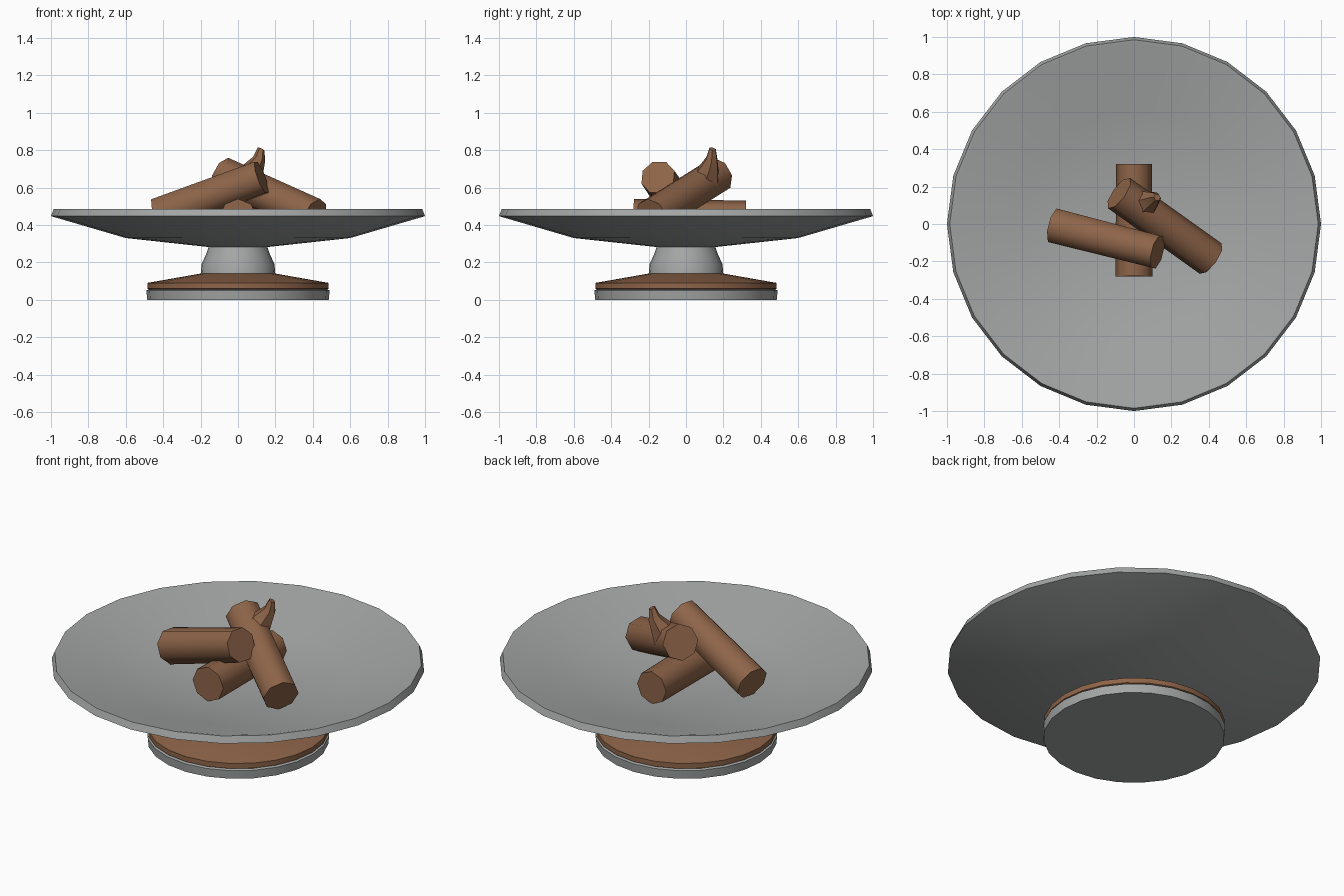
import bpy, bmesh, math
from mathutils import Vector

if "Cube" in bpy.data.objects:
    bpy.data.objects.remove(bpy.data.objects["Cube"])


def material(name, color):
    m = bpy.data.materials.new(name)
    m.diffuse_color = (*color, 1)
    m.use_nodes = True
    m.node_tree.nodes["Principled BSDF"].inputs["Base Color"].default_value = m.diffuse_color
    return m


STONE = material("grey stone", (0.37, 0.385, 0.38))
WOOD = material("brown wood", (0.27, 0.128, 0.066))


def finish(name, bm, mat, angle):
    bmesh.ops.remove_doubles(bm, verts=bm.verts, dist=1e-5)
    bmesh.ops.recalc_face_normals(bm, faces=bm.faces)
    me = bpy.data.meshes.new(name)
    bm.to_mesh(me)
    bm.free()
    me.materials.append(mat)
    ob = bpy.data.objects.new(name, me)
    bpy.context.collection.objects.link(ob)
    bpy.ops.object.select_all(action='DESELECT')
    ob.select_set(True)
    bpy.context.view_layer.objects.active = ob
    bpy.ops.object.shade_smooth_by_angle(angle=math.radians(angle))
    return ob


def add_rings(bm, rings):
    """Skin a list of vertex rings and cap both ends."""
    for a, b in zip(rings, rings[1:]):
        n = len(a)
        for i in range(n):
            j = (i + 1) % n
            bm.faces.new((a[i], a[j], b[j], b[i]))
    bm.faces.new(rings[0])
    bm.faces.new(rings[-1])


def lathe(name, profile, mat, sides=24, angle=30):
    bm = bmesh.new()
    rings = [[bm.verts.new((r * math.cos(2 * math.pi * i / sides),
                            r * math.sin(2 * math.pi * i / sides), z))
              for i in range(sides)] for r, z in profile]
    add_rings(bm, rings)
    return finish(name, bm, mat, angle)


def limb(name, path, sides=8, turn=0.0, angle=50):
    """Tapered tube along (point, radius) pairs with square ends."""
    bm = bmesh.new()
    axis = (Vector(path[-1][0]) - Vector(path[0][0])).normalized()
    side = axis.cross(Vector((0, 0, 1))).normalized()
    up = side.cross(axis)
    rings = []
    for p, r in path:
        ring = []
        for i in range(sides):
            t = 2 * math.pi * (i + turn) / sides
            ring.append(bm.verts.new(Vector(p) + r * (side * math.cos(t) + up * math.sin(t))))
        rings.append(ring)
    add_rings(bm, rings)
    return finish(name, bm, WOOD, angle)


# Pedestal
lathe("base_disc", [(0.485, 0), (0.49, 0.05), (0.47, 0.058)], STONE)
lathe("base_wood_ring", [(0.47, 0.052), (0.485, 0.06), (0.485, 0.09), (0.2, 0.14)], WOOD, angle=25)
lathe("neck", [(0.2, 0.135), (0.195, 0.19), (0.168, 0.25), (0.155, 0.29)], STONE)

# Shallow bowl, outside then inside
lathe("bowl", [(0.14, 0.28), (0.6, 0.33), (1.0, 0.447), (0.985, 0.485),
               (0.97, 0.483), (0.6, 0.37), (0.14, 0.325)], STONE)

# Stacked logs
limb("bottom_log", [((0, -0.28, 0.44), 0.1), ((0, 0.32, 0.435), 0.095)])
limb("left_log", [((-0.425, -0.01, 0.45), 0.1), ((0.125, -0.15, 0.655), 0.095)], turn=0.5)
limb("right_log", [((0.41, -0.185, 0.445), 0.1), ((-0.08, 0.165, 0.665), 0.1)])

# Broken twig on the right log
limb("twig_stub", [((0.05, 0.1, 0.64), 0.085), ((0.085, 0.125, 0.705), 0.055),
                   ((0.112, 0.138, 0.75), 0.035), ((0.124, 0.142, 0.805), 0.02)], sides=6)
